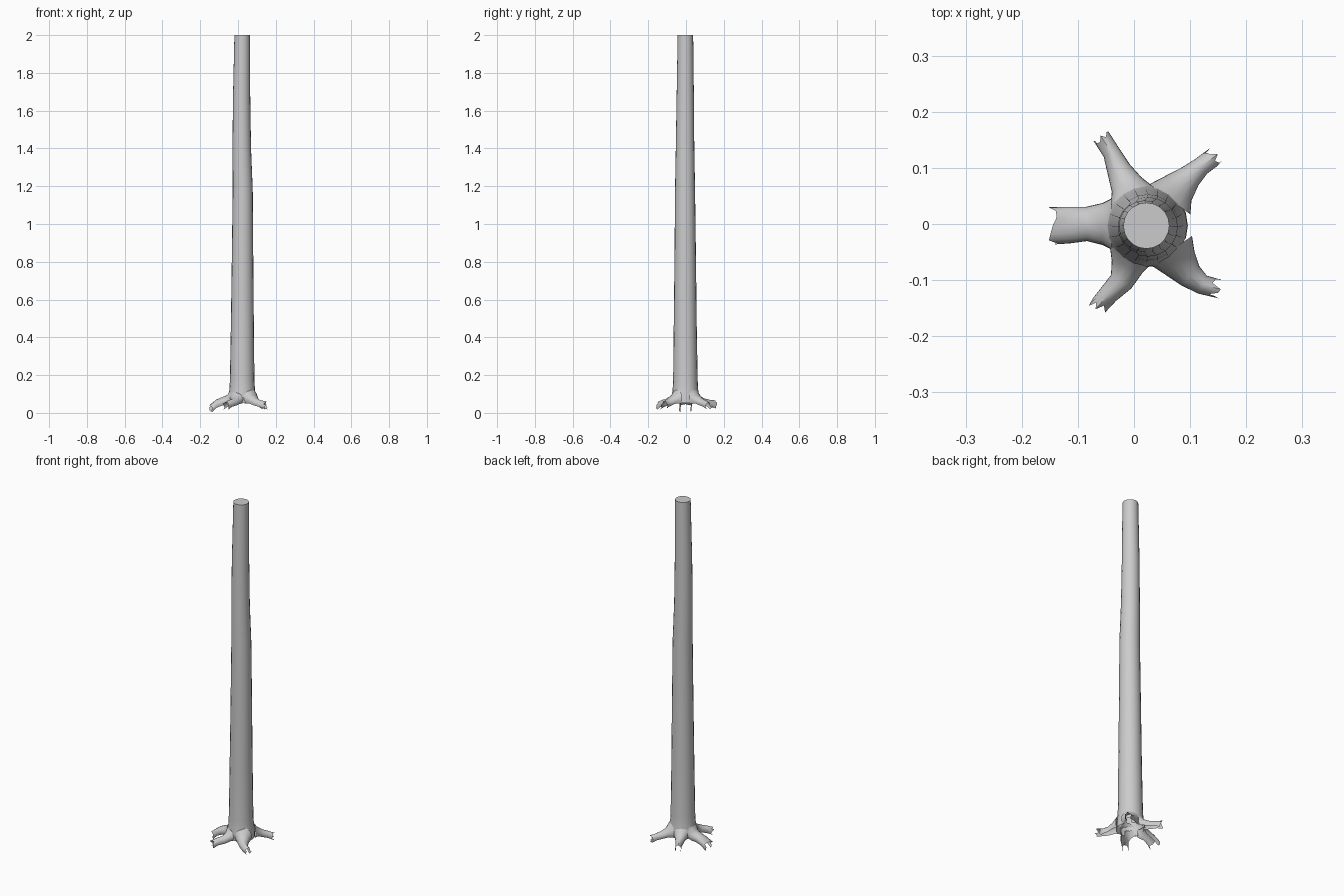
import bpy, bmesh, math, random
from mathutils import Vector

random.seed(4)
SIDES = 20


def finish(bm, name):
    bmesh.ops.recalc_face_normals(bm, faces=bm.faces)
    me = bpy.data.meshes.new(name)
    bm.to_mesh(me)
    bm.free()
    ob = bpy.data.objects.new(name, me)
    bpy.context.collection.objects.link(ob)
    bpy.ops.object.select_all(action='DESELECT')
    ob.select_set(True)
    bpy.context.view_layer.objects.active = ob
    bpy.ops.object.shade_smooth_by_angle(angle=math.radians(50))
    return ob


# Directions of the roots around the trunk axis
root_angles = [180, 116, 46, -41, -120]


def near_root(deg):
    return any(abs((deg - a + 180) % 360 - 180) < 16 for a in root_angles)


# Trunk: (z, centre x, centre y, radius), open under the roots
rings = [(0.052, 0.022, -0.003, 0.074), (0.085, 0.022, -0.003, 0.073),
         (0.12, 0.022, -0.003, 0.068), (0.17, 0.022, -0.003, 0.065),
         (0.45, 0.023, -0.004, 0.061), (0.80, 0.024, -0.004, 0.057),
         (1.18, 0.025, -0.005, 0.053), (1.40, 0.020, -0.005, 0.049),
         (1.65, 0.019, -0.004, 0.046), (2.00, 0.022, -0.003, 0.041)]
bm = bmesh.new()
loops = []
for z, cx, cy, r in rings:
    loops.append([bm.verts.new((cx + r * math.cos(math.tau * i / SIDES),
                                cy + r * math.sin(math.tau * i / SIDES), z))
                  for i in range(SIDES)])
for k in range(len(loops) - 1):
    for i in range(SIDES):
        j = (i + 1) % SIDES
        if k < 1 and near_root(360 * (i + 0.5) / SIDES):
            continue
        bm.faces.new((loops[k][i], loops[k][j], loops[k + 1][j], loops[k + 1][i]))
bm.faces.new(loops[-1])
finish(bm, "trunk")


# Roots: hollow arches along a path of (x, y, top z, half width, height)
def root(name, path, arc=11):
    bm = bmesh.new()
    pts = [Vector(p[:2]) for p in path]
    prev = None
    for k, (x, y, top, w, h) in enumerate(path):
        d = (pts[min(k + 1, len(pts) - 1)] - pts[max(k - 1, 0)]).normalized()
        side = Vector((-d.y, d.x))
        row = []
        for i in range(arc):
            a = math.radians(-35 + 250 * i / (arc - 1))
            p = pts[k] + side * w * math.cos(a)
            z = top - h * 0.62 + h * 0.62 * math.sin(a)
            if k == len(path) - 1:  # ragged broken tip
                p += d * random.uniform(-0.012, 0.008)
                z += random.uniform(-0.006, 0.002)
            row.append(bm.verts.new((p.x, p.y, max(z, 0.0))))
        if prev:
            for i in range(arc - 1):
                bm.faces.new((prev[i], prev[i + 1], row[i + 1], row[i]))
        prev = row
    finish(bm, name)


root("root_left", [(-0.040, 0, 0.125, 0.046, 0.070), (-0.056, 0, 0.095, 0.038, 0.052),
                   (-0.085, 0, 0.083, 0.031, 0.045), (-0.115, -0.002, 0.070, 0.033, 0.044),
                   (-0.146, -0.003, 0.050, 0.034, 0.044)])
root("root_back_left", [(-0.004, 0.050, 0.125, 0.042, 0.075), (-0.013, 0.070, 0.092, 0.030, 0.045),
                        (-0.027, 0.097, 0.076, 0.022, 0.037), (-0.040, 0.127, 0.069, 0.016, 0.036),
                        (-0.056, 0.152, 0.065, 0.016, 0.040)])
root("root_back_right", [(0.064, 0.044, 0.128, 0.046, 0.080), (0.078, 0.063, 0.095, 0.033, 0.045),
                         (0.100, 0.085, 0.075, 0.022, 0.036), (0.120, 0.103, 0.066, 0.017, 0.035),
                         (0.143, 0.120, 0.059, 0.017, 0.037)])
root("root_front_right", [(0.066, -0.047, 0.128, 0.046, 0.080), (0.081, -0.069, 0.096, 0.034, 0.047),
                          (0.100, -0.092, 0.076, 0.024, 0.038), (0.122, -0.108, 0.066, 0.018, 0.036),
                          (0.149, -0.115, 0.059, 0.017, 0.038)])
root("root_front_left", [(-0.004, -0.053, 0.125, 0.042, 0.075), (-0.012, -0.076, 0.092, 0.030, 0.045),
                         (-0.023, -0.103, 0.076, 0.022, 0.038), (-0.045, -0.125, 0.069, 0.018, 0.038),
                         (-0.066, -0.149, 0.060, 0.017, 0.040)])
